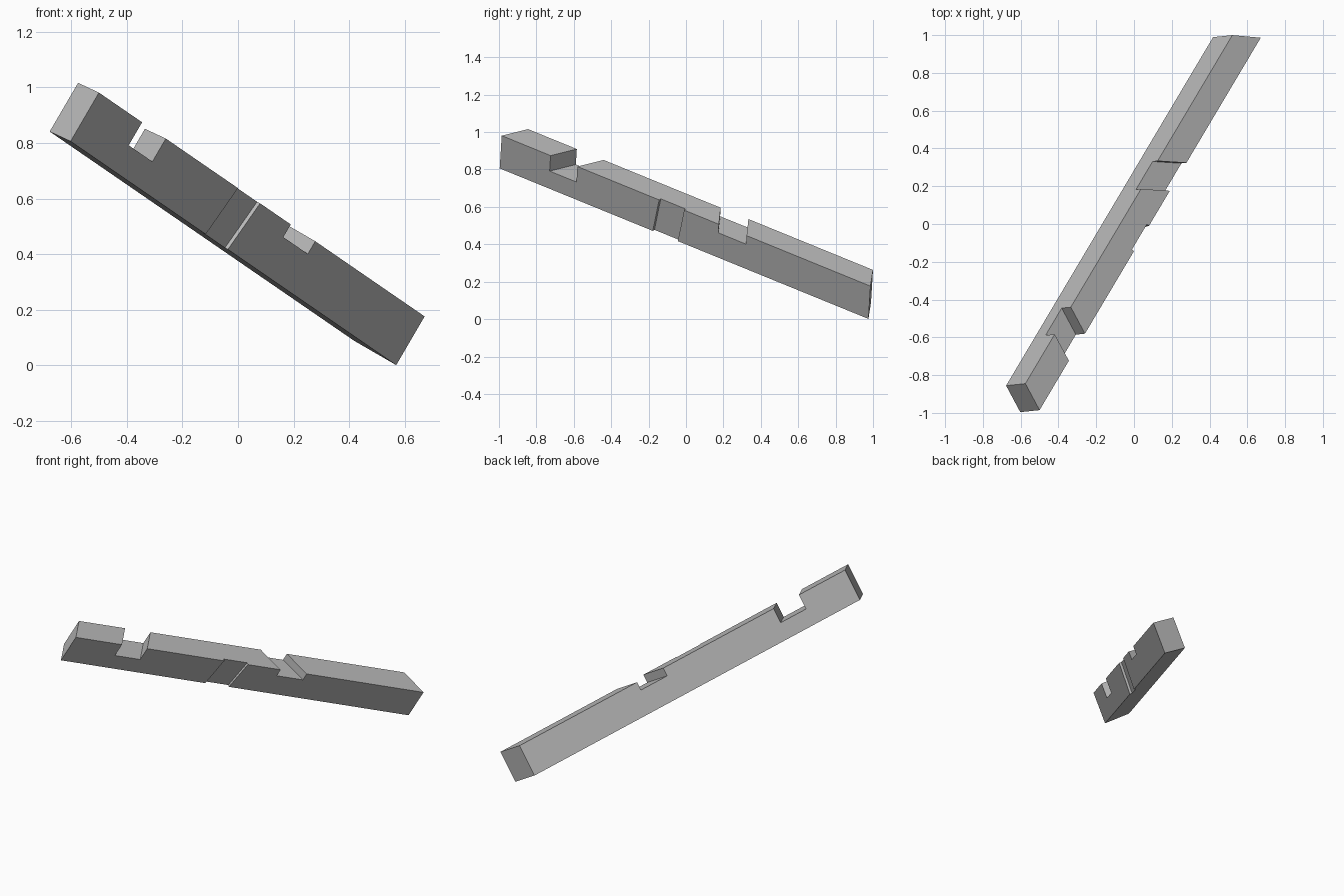
import bpy
import bmesh
from mathutils import Matrix, Vector

cube = bpy.data.objects.get("Cube")
if cube:
    bpy.data.objects.remove(cube, do_unlink=True)

WIDTH, HEIGHT, LENGTH = 0.149, 0.203, 2.274
FRONT_SKEW, REAR_SKEW = -0.066, 0.09   # change in length across the width

# Beam frame: along the length, across the width, and up
along = Vector((0.4817, 0.811, -0.331)).normalized()
across = Vector((0.718, -0.58, -0.383))
across = (across - along * across.dot(along)).normalized()
up = across.cross(along)
origin = Vector((-0.575, -0.845, 1.016)) - up * HEIGHT
frame = Matrix((along, across, up)).transposed().to_4x4()
frame.translation = origin


def block(name, u, v, t, skews, lean=0.0):
    """Box whose two ends are sheared across the width and up the height."""
    bm = bmesh.new()
    corners = []
    for end, skew in zip(u, skews):
        for a, b in ((0, 0), (1, 0), (1, 1), (0, 1)):
            x = end + skew * v[a] / WIDTH + lean * t[b]
            corners.append(bm.verts.new((x, v[a], t[b])))
    near, far = corners[:4], corners[4:]
    bm.faces.new(near)
    bm.faces.new(far)
    for i in range(4):
        j = (i + 1) % 4
        bm.faces.new((near[i], near[j], far[j], far[i]))
    bmesh.ops.recalc_face_normals(bm, faces=bm.faces)
    mesh = bpy.data.meshes.new(name)
    bm.to_mesh(mesh)
    bm.free()
    obj = bpy.data.objects.new(name, mesh)
    obj.matrix_world = frame
    bpy.context.collection.objects.link(obj)
    return obj


# Beam with mitred ends
beam = block("beam", (0, LENGTH), (0, WIDTH), (0, HEIGHT), (FRONT_SKEW, REAR_SKEW))

grey = bpy.data.materials.new("plain grey")
grey.use_nodes = True
grey.diffuse_color = (0.5, 0.5, 0.5, 1)
grey.node_tree.nodes["Principled BSDF"].inputs["Base Color"].default_value = (0.5, 0.5, 0.5, 1)
beam.data.materials.append(grey)

# Two top housings, each parallel to its nearer end, and a shallow leaning side housing
through = (-0.05, WIDTH + 0.05)
cutters = [
    block("front_notch_cutter", (0.322, 0.499), through,
          (HEIGHT - 0.096, HEIGHT + 0.1), (FRONT_SKEW,) * 2),
    block("rear_notch_cutter", (1.27, 1.453), through,
          (HEIGHT - 0.053, HEIGHT + 0.1), (REAR_SKEW + 0.005,) * 2),
    block("side_notch_cutter", (0.943, 1.108), (WIDTH - 0.015, WIDTH + 0.05),
          (-0.05, HEIGHT + 0.05), (0, 0), lean=0.14),
]
for cutter in cutters:
    cutter.hide_render = True
    cut = beam.modifiers.new(cutter.name, 'BOOLEAN')
    cut.operation = 'DIFFERENCE'
    cut.solver = 'EXACT'
    cut.object = cutter

# Bake the cuts and drop the cutters
bpy.context.view_layer.update()
graph = bpy.context.evaluated_depsgraph_get()
result = bpy.data.meshes.new_from_object(beam.evaluated_get(graph))
beam.modifiers.clear()
beam.data = result
for cutter in cutters:
    bpy.data.objects.remove(cutter, do_unlink=True)
